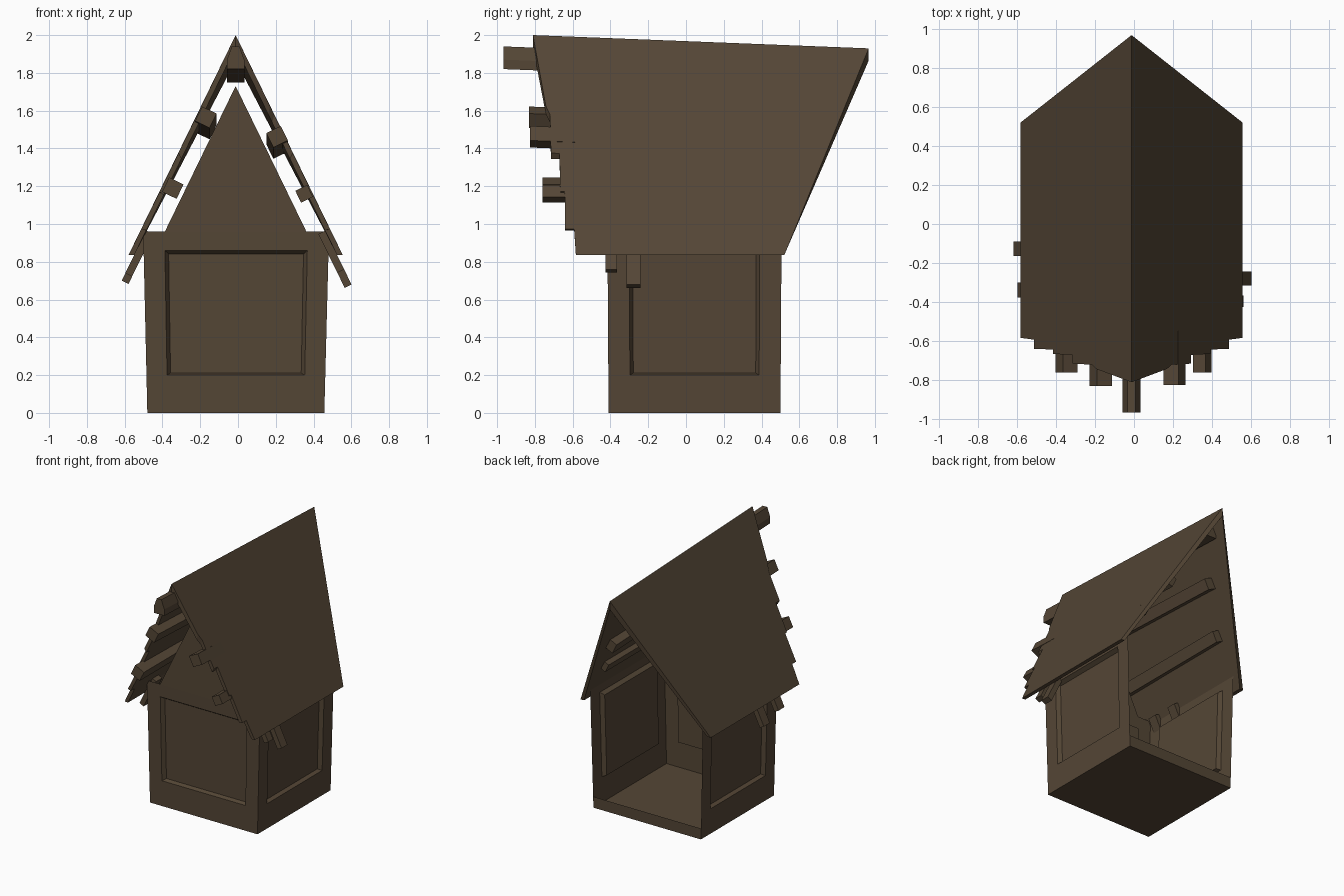
import bpy, bmesh, math
from mathutils import Vector

if "Cube" in bpy.data.objects:
    bpy.data.objects.remove(bpy.data.objects["Cube"])

CX = -0.0125  # centre line of the house

wood = bpy.data.materials.new("dark brown wood")
wood.diffuse_color = (0.089, 0.061, 0.036, 1)
wood.use_nodes = True
wood.node_tree.nodes["Principled BSDF"].inputs["Base Color"].default_value = wood.diffuse_color


def make(name, verts, faces, fix_normals=True):
    me = bpy.data.meshes.new(name)
    me.from_pydata([tuple(v) for v in verts], [], faces)
    bm = bmesh.new()
    bm.from_mesh(me)
    bmesh.ops.remove_doubles(bm, verts=bm.verts, dist=1e-5)
    if fix_normals:
        bmesh.ops.recalc_face_normals(bm, faces=bm.faces)
    bm.to_mesh(me)
    bm.free()
    me.materials.append(wood)
    ob = bpy.data.objects.new(name, me)
    bpy.context.collection.objects.link(ob)
    return ob


def loft(name, ring_a, ring_b):
    """Closed solid between two matching rings of points."""
    n = len(ring_a)
    faces = [[i, (i + 1) % n, n + (i + 1) % n, n + i] for i in range(n)]
    return make(name, ring_a + ring_b, faces + [list(range(n))[::-1], list(range(n, 2 * n))])


# Walls: thin sheets with a recessed panel, slightly flared towards the top
B = [Vector(p) for p in ((-.48, -.41, 0), (.457, -.41, 0), (.457, .5, 0), (-.48, .5, 0))]
T = [Vector(p) for p in ((-.502, -.416, .96), (.482, -.416, .96), (.482, .506, .96), (-.502, .506, .96))]


def panel_wall(name, i, j, u0, u1, v0, v1, depth=.03, taper=.02):
    def at(u, v):
        return B[i].lerp(B[j], u).lerp(T[i].lerp(T[j], u), v)
    inward = Vector((0, 0, 1)).cross(B[j] - B[i]).normalized() * depth
    verts = [at(*p) for p in ((0, 0), (1, 0), (1, 1), (0, 1))]
    verts += [at(*p) for p in ((u0, v0), (u1, v0), (u1, v1), (u0, v1))]
    a, b, c, d = u0 + taper, u1 - taper, v0 + taper * .6, v1 - taper
    verts += [at(*p) + inward for p in ((a, c), (b, c), (b, d), (a, d))]
    faces = [[8, 9, 10, 11]]
    for o in (0, 4):
        faces += [[o + k, o + (k + 1) % 4, o + 4 + (k + 1) % 4, o + 4 + k] for k in range(4)]
    make(name, verts, faces, False)


panel_wall("front_wall", 0, 1, .115, .885, .208, .896)
panel_wall("right_wall", 1, 2, .125, .875, .208, .896)
panel_wall("left_wall", 3, 0, .125, .875, .208, .896)

# Floor, low back sill and front gable
make("floor", B, [[3, 2, 1, 0]], False)
make("back_sill", [B[2], B[3], B[3].lerp(T[3], .09), B[2].lerp(T[2], .09)], [[0, 1, 2, 3]], False)
make("front_gable", [(-.387, -.416, .96), (.362, -.416, .96), (CX, -.41, 1.73)], [[0, 1, 2]], False)

# Roof slopes: outline as (share of the way down from ridge to eave, y), stepped at the front
outline = [(0, -.81), (.32, -.742), (.36, -.72), (.535, -.715), (.535, -.67), (.71, -.665),
           (.71, -.642), (.88, -.64), (.88, -.592), (1, -.583), (1, .52), (0, .967)]


def roof_point(side, t, y, half, drop):
    ridge = 2.0 - .0395 * (y + .81) - drop
    return (CX + side * half * t, y, ridge * (1 - t) + .835 * t)


for side, label in ((-1, "left"), (1, "right")):
    loft(label + "_roof",
         [roof_point(side, t, y, .5675, 0) for t, y in outline],
         [roof_point(side, t, y, .5375, .065) for t, y in outline])


# Beams running front to back under the roof, sinking slightly towards the back
def beam(name, profile, y0, y1, drop):
    loft(name, [(x, y0, z) for x, z in profile], [(x, y1, z - drop) for x, z in profile])


def square(x, z, size, angle):
    r = size / math.sqrt(2)
    return [(x + r * math.cos(math.radians(angle + 45 + 90 * k)),
             z + r * math.sin(math.radians(angle + 45 + 90 * k))) for k in range(4)]


beam("ridge_beam", [(CX + x, z) for x, z in ((-.046, 1.82), (.046, 1.82), (.046, 1.87),
     (.02, 1.94), (-.02, 1.94), (-.046, 1.87))], -.965, .84, .07)
beam("left_upper_beam", square(-.17, 1.565, .085, 64), -.83, .65, .06)
beam("right_upper_beam", square(.207, 1.462, .085, -64), -.825, .65, .06)
beam("left_lower_beam", square(-.345, 1.19, .085, 64), -.76, .53, 0)
beam("right_lower_beam", square(.35, 1.16, .07, -64), -.76, .53, 0)


# Rafter ends poking out below the eaves
def rafter(name, side, y0, y1, z_low, z_top=.965):
    pts = [(.5375 + (.835 - z) * .49, z) for z in (z_low, z_top)]
    pts += [(h - .036, z - .018) for h, z in reversed(pts)]
    beam(name, [(CX + side * h, z) for h, z in pts], y0, y1, 0)


rafter("left_rafter_front", -1, -.375, -.3, .74)
rafter("left_rafter_rear", -1, -.165, -.09, .70)
rafter("right_rafter_front", 1, -.425, -.365, .76)
rafter("right_rafter_rear", 1, -.315, -.242, .68)
